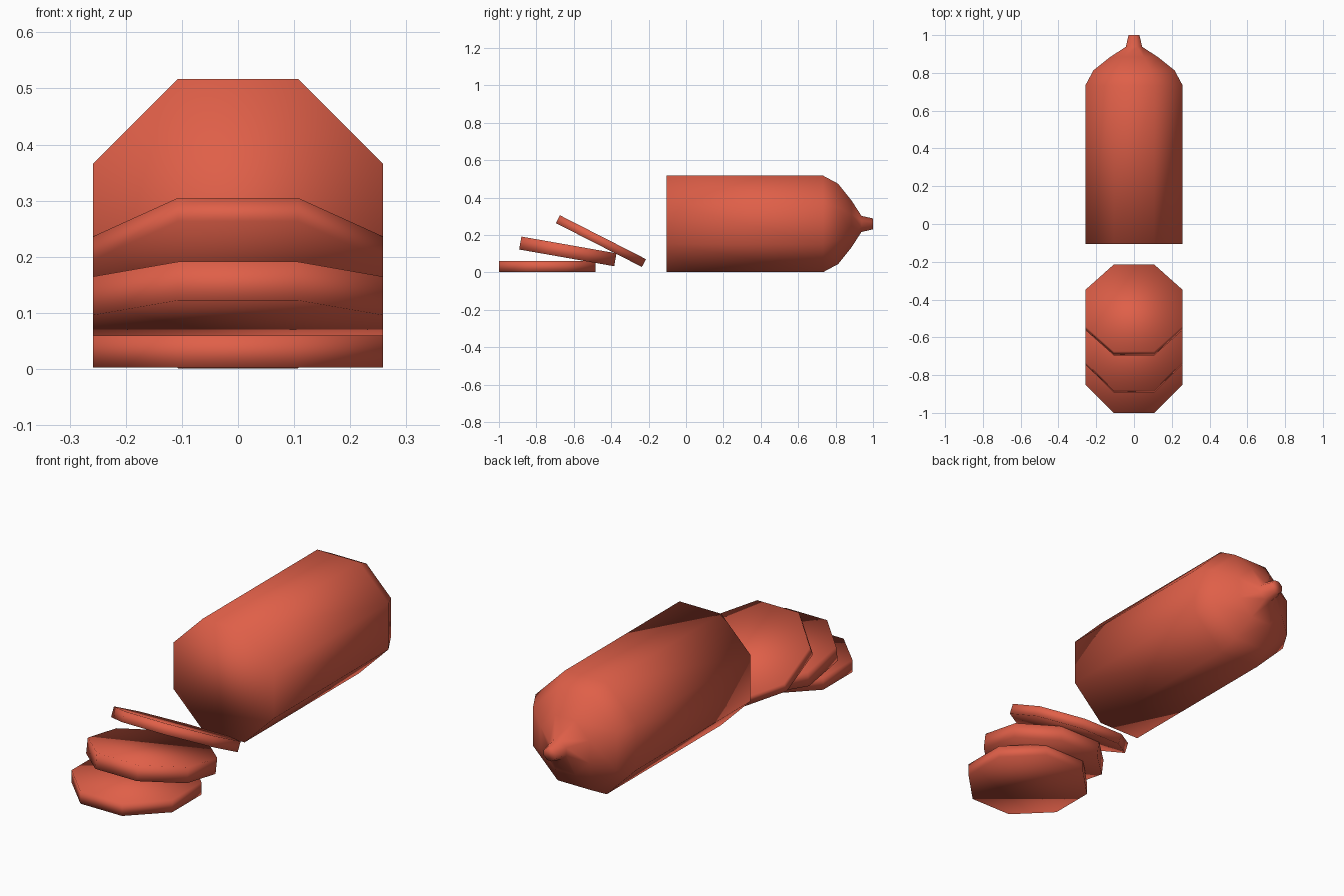
import bpy, bmesh, math
from mathutils import Matrix

if "Cube" in bpy.data.objects:
    bpy.data.objects.remove(bpy.data.objects["Cube"])

SIDES = 8
HALF = 0.258  # half width across the flats

mat = bpy.data.materials.new("sausage_red")
mat.diffuse_color = (0.74, 0.115, 0.065, 1)
mat.use_nodes = True
mat.node_tree.nodes["Principled BSDF"].inputs["Base Color"].default_value = mat.diffuse_color


def octagon_loft(name, stations, matrix):
    """Skin octagonal rings along local z; stations = (z, half width)."""
    bm = bmesh.new()
    rings = []
    for z, half in stations:
        r = half / math.cos(math.pi / SIDES)
        rings.append([bm.verts.new((r * math.cos((i + 0.5) * 2 * math.pi / SIDES),
                                    r * math.sin((i + 0.5) * 2 * math.pi / SIDES), z))
                      for i in range(SIDES)])
    for a, b in zip(rings, rings[1:]):
        for i in range(SIDES):
            j = (i + 1) % SIDES
            bm.faces.new((a[i], a[j], b[j], b[i]))
    bm.faces.new(rings[0][::-1])
    bm.faces.new(rings[-1])
    bm.transform(matrix)
    bmesh.ops.recalc_face_normals(bm, faces=bm.faces)
    for f in bm.faces:
        f.smooth = True
    mesh = bpy.data.meshes.new(name)
    bm.to_mesh(mesh)
    bm.free()
    mesh.materials.append(mat)
    ob = bpy.data.objects.new(name, mesh)
    bpy.context.collection.objects.link(ob)
    return ob


# Uncut sausage with rounded end and tied tip, lying along y
octagon_loft("sausage_body",
             [(-0.105, HALF), (0.733, HALF), (0.813, 0.215),
              (0.885, 0.125), (0.938, 0.043), (1.0, 0.029)],
             Matrix.Translation((0, 0, 0.259)) @ Matrix.Rotation(math.radians(-90), 4, 'X'))

# Leaning slices: centre y, centre z, thickness, tilt
slices = [(-0.743, 0.031, 0.057, 0),
          (-0.632, 0.112, 0.070, 10),
          (-0.455, 0.167, 0.047, 27)]
for n, (y, z, t, tilt) in enumerate(slices, 1):
    octagon_loft(f"slice_{n}", [(-t / 2, HALF), (t / 2, HALF)],
                 Matrix.Translation((0, y, z)) @ Matrix.Rotation(math.radians(-tilt), 4, 'X'))
